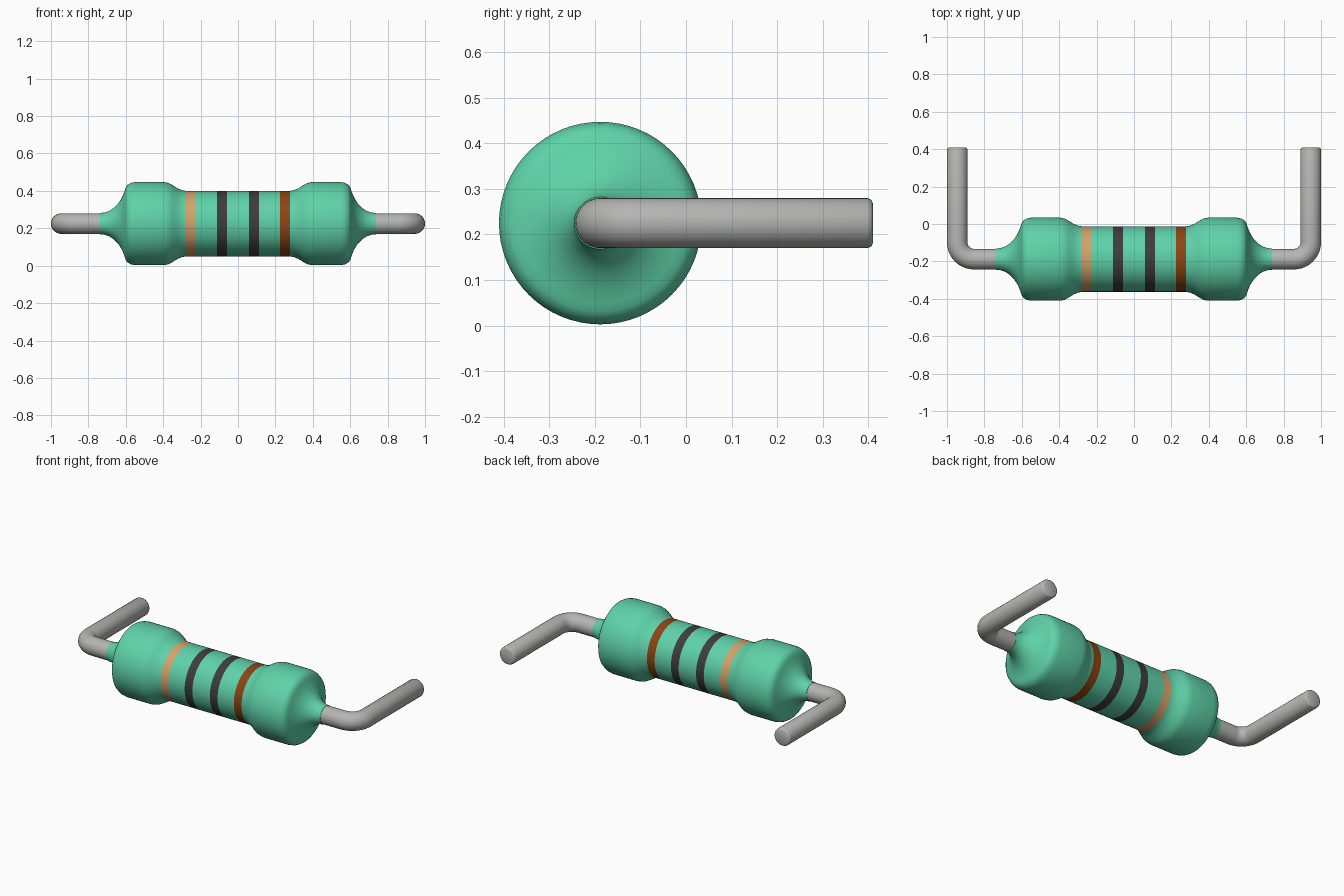
import bpy, bmesh, math
from mathutils import Vector

if "Cube" in bpy.data.objects:
    bpy.data.objects.remove(bpy.data.objects["Cube"], do_unlink=True)

AXIS_Y, AXIS_Z = -0.188, 0.225


def material(name, rgb, rough=0.5):
    m = bpy.data.materials.new(name)
    m.use_nodes = True
    m.diffuse_color = (*rgb, 1)
    bsdf = m.node_tree.nodes["Principled BSDF"]
    bsdf.inputs["Base Color"].default_value = (*rgb, 1)
    bsdf.inputs["Roughness"].default_value = rough
    return m


green = material("ceramic_green", (0.114, 0.645, 0.402))
tan = material("tan_band", (0.645, 0.371, 0.147))
dark = material("dark_grey_band", (0.048, 0.046, 0.047))
brown = material("brown_band", (0.258, 0.060, 0.007))
metal = material("lead_grey", (0.46, 0.46, 0.45))


def loft(name, stations, sides, mats, pick=None):
    """Skin rings given as (x, y, direction angle, radius) in the axis plane."""
    bm = bmesh.new()
    rings = []
    for x, y, ang, r in stations:
        side = Vector((-math.sin(ang), math.cos(ang), 0))
        c = Vector((x, y, AXIS_Z))
        rings.append([bm.verts.new(c + r * (math.cos(t) * side + math.sin(t) * Vector((0, 0, 1))))
                      for t in (2 * math.pi * i / sides for i in range(sides))])
    for a, b in zip(rings, rings[1:]):
        for i in range(sides):
            j = (i + 1) % sides
            bm.faces.new((a[i], a[j], b[j], b[i]))
    bm.faces.new(rings[0])
    bm.faces.new(rings[-1])
    bmesh.ops.recalc_face_normals(bm, faces=bm.faces[:])
    for f in bm.faces:
        if pick:
            f.material_index = pick(f.calc_center_median().x)
    mesh = bpy.data.meshes.new(name)
    bm.to_mesh(mesh)
    bm.free()
    for m in mats:
        mesh.materials.append(m)
    ob = bpy.data.objects.new(name, mesh)
    bpy.context.collection.objects.link(ob)
    bpy.ops.object.select_all(action='DESELECT')
    ob.select_set(True)
    bpy.context.view_layer.objects.active = ob
    bpy.ops.object.shade_smooth_by_angle(angle=math.radians(40))
    return ob


# Body: half profile (x, radius) mirrored about the middle, bands by x range
half = [(0.06, 0.175), (0.113, 0.175), (0.225, 0.175), (0.278, 0.175),
        (0.30, 0.179), (0.325, 0.190), (0.35, 0.206), (0.37, 0.217), (0.395, 0.222),
        (0.47, 0.222), (0.55, 0.222), (0.572, 0.218), (0.590, 0.208), (0.600, 0.194),
        (0.606, 0.176), (0.613, 0.157), (0.625, 0.132), (0.642, 0.106),
        (0.665, 0.083), (0.69, 0.067), (0.715, 0.059), (0.737, 0.057)]
profile = [(-x, r) for x, r in reversed(half)] + half
bands = [(-0.278, -0.225, 1), (-0.113, -0.06, 2), (0.06, 0.113, 2), (0.225, 0.278, 3)]


def band_index(x):
    return next((i for lo, hi, i in bands if lo < x < hi), 0)


loft("resistor_body", [(x, AXIS_Y, 0, r) for x, r in profile], 64,
     [green, tan, dark, brown], band_index)

# Bent wire leads: straight, quarter bend, straight, chamfered tip
WIRE, BEND, REACH, TIP = 0.055, 0.09, 0.945, 0.41
for name, s in (("left_lead", 1), ("right_lead", -1)):
    path = [(0.70, AXIS_Y, 0, WIRE)]
    for k in range(11):
        a = math.pi / 2 * k / 10
        path.append((REACH - BEND + BEND * math.sin(a),
                     AXIS_Y + BEND - BEND * math.cos(a), a, WIRE))
    path += [(REACH, TIP - 0.012, math.pi / 2, WIRE),
             (REACH, TIP - 0.004, math.pi / 2, WIRE - 0.004),
             (REACH, TIP, math.pi / 2, WIRE - 0.012)]
    loft(name, [(s * x, y, s * a, r) for x, y, a, r in path], 28, [metal])
